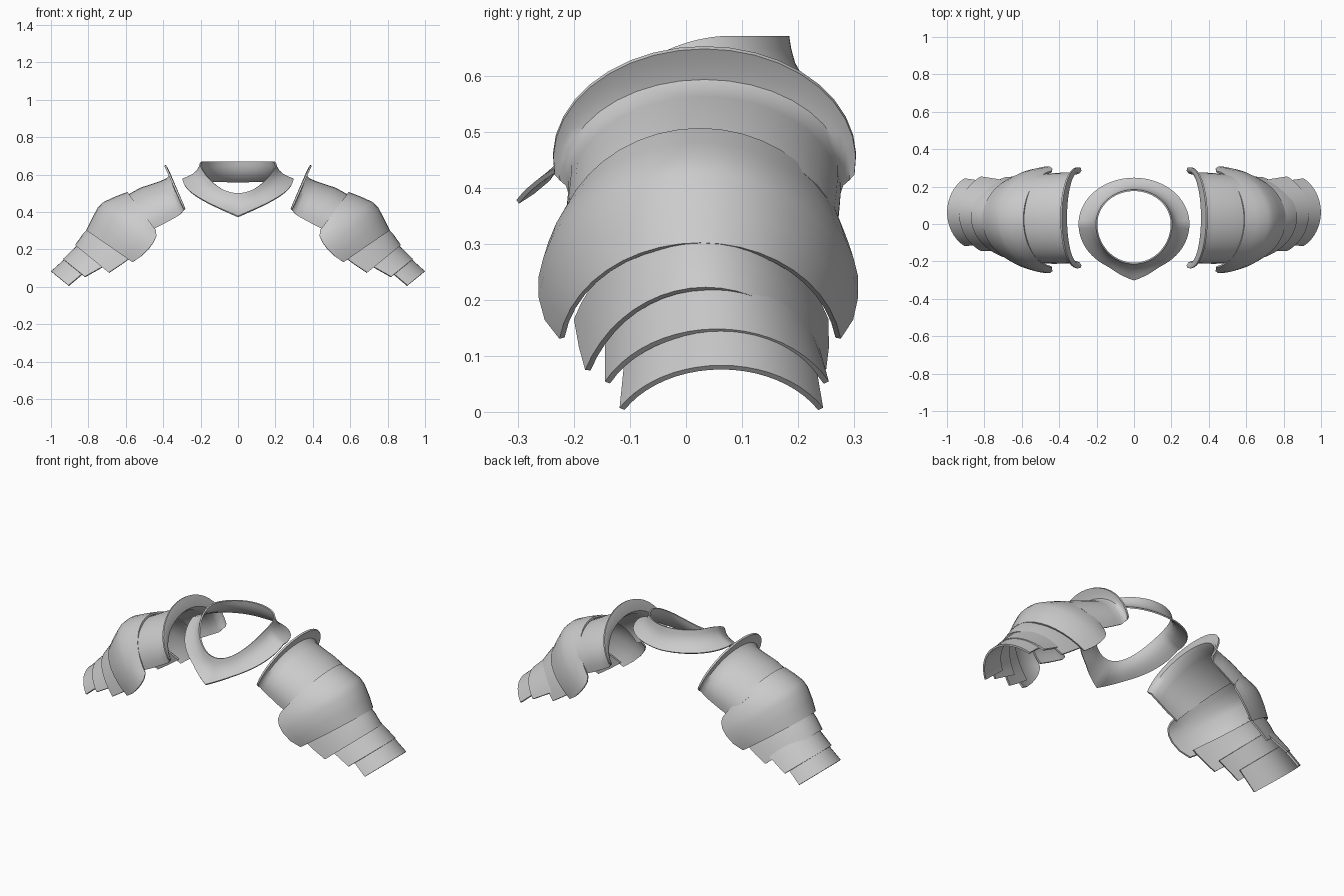
import bpy, bmesh
from math import sin, cos, pi, radians

if "Cube" in bpy.data.objects:
    bpy.data.objects.remove(bpy.data.objects["Cube"], do_unlink=True)

steel = bpy.data.materials.new("plain_grey_steel")
steel.use_nodes = True
grey = (0.6, 0.6, 0.6, 1)
steel.diffuse_color = grey
steel.node_tree.nodes["Principled BSDF"].inputs["Base Color"].default_value = grey


def loft(name, rings, closed, thickness):
    """Skin a list of point rings, give the sheet thickness, smooth it."""
    bm = bmesh.new()
    rows = [[bm.verts.new(p) for p in ring] for ring in rings]
    n = len(rows[0])
    for a, b in zip(rows, rows[1:]):
        for i in range(n if closed else n - 1):
            j = (i + 1) % n
            bm.faces.new((a[i], a[j], b[j], b[i]))
    mesh = bpy.data.meshes.new(name)
    bm.to_mesh(mesh)
    bm.free()
    mesh.materials.append(steel)
    ob = bpy.data.objects.new(name, mesh)
    bpy.context.collection.objects.link(ob)
    mod = ob.modifiers.new("thickness", 'SOLIDIFY')
    mod.thickness = thickness
    mod.offset = 0
    bpy.ops.object.select_all(action='DESELECT')
    ob.select_set(True)
    bpy.context.view_layer.objects.active = ob
    bpy.ops.object.convert(target='MESH')
    bpy.ops.object.shade_smooth_by_angle(angle=radians(45))


def arch(side, span, crown_x, crown_z, end_x, end_z, half_width, centre_y, steps=20):
    """Arch over the arm from front end to crown to back end."""
    a = radians(span)
    widest = sin(min(a, pi / 2))
    points = []
    for i in range(steps + 1):
        t = a * (2 * i / steps - 1)
        d = (1 - cos(t)) / (1 - cos(a))
        points.append((side * (crown_x + (end_x - crown_x) * d),
                       centre_y + half_width * sin(t) / widest,
                       crown_z + (end_z - crown_z) * d))
    return points


# Arm plates: span angle, then arches as crown x/z, end x/z, half width, centre y
plates = {
    "upper_shoulder_plate": (98, [
        (0.39, 0.65, 0.29, 0.425, 0.27, 0.033),
        (0.373, 0.62, 0.285, 0.415, 0.258, 0.033),
        (0.363, 0.592, 0.293, 0.405, 0.245, 0.033),
        (0.38, 0.575, 0.31, 0.385, 0.238, 0.033),
        (0.42, 0.558, 0.345, 0.365, 0.238, 0.033),
        (0.52, 0.525, 0.40, 0.335, 0.238, 0.03),
        (0.61, 0.475, 0.46, 0.305, 0.235, 0.028)]),
    "shoulder_cap": (82, [
        (0.59, 0.502, 0.44, 0.30, 0.255, 0.025),
        (0.655, 0.477, 0.437, 0.27, 0.27, 0.022),
        (0.715, 0.45, 0.45, 0.24, 0.28, 0.022),
        (0.745, 0.422, 0.475, 0.205, 0.28, 0.022),
        (0.778, 0.36, 0.515, 0.165, 0.27, 0.023),
        (0.807, 0.30, 0.562, 0.132, 0.246, 0.025)]),
    "upper_arm_lame": (66, [
        (0.775, 0.33, 0.56, 0.165, 0.222, 0.027),
        (0.825, 0.28, 0.63, 0.115, 0.218, 0.032),
        (0.867, 0.22, 0.69, 0.075, 0.21, 0.035)]),
    "middle_arm_lame": (62, [
        (0.825, 0.25, 0.69, 0.125, 0.185, 0.045),
        (0.932, 0.145, 0.818, 0.053, 0.195, 0.055)]),
    "lower_arm_lame": (60, [
        (0.89, 0.175, 0.80, 0.095, 0.165, 0.06),
        (0.996, 0.08, 0.905, 0.006, 0.177, 0.063)]),
}
for word, side in (("left", 1), ("right", -1)):
    for part, (span, rows) in plates.items():
        loft(f"{word}_{part}", [arch(side, span, *r) for r in rows], False, 0.01)


# Neck guard: upright at the neck, flaring to a pointed lower rim
def neck_ring(out, drop, steps=72):
    points = []
    for i in range(steps):
        t = 2 * pi * i / steps
        turn = min(t, 2 * pi - t) / (pi / 2)      # 0 front, 1 side, 2 back
        front = cos(t) > 0
        in_y = -cos(t) * (0.21 if front else 0.18)
        out_y = -cos(t) * (0.255 if front else 0.245) - 0.045 * max(0, 1 - turn / 0.3)
        fall = max(0, (0.08 - in_y) / 0.29)
        in_z = 0.67 - 0.17 * fall ** 2
        out_z = 0.375 + 0.2 * turn if turn < 1 else 0.59 - 0.015 * turn
        points.append((sin(t) * (0.2 + 0.095 * out),
                       in_y + (out_y - in_y) * out,
                       in_z + (out_z - in_z) * drop))
    return points


profile = [(0, 0), (0.06, 0.22), (0.17, 0.45), (0.4, 0.68), (0.7, 0.86), (1, 1)]
loft("neck_guard", [neck_ring(o, d) for o, d in profile], True, 0.008)
